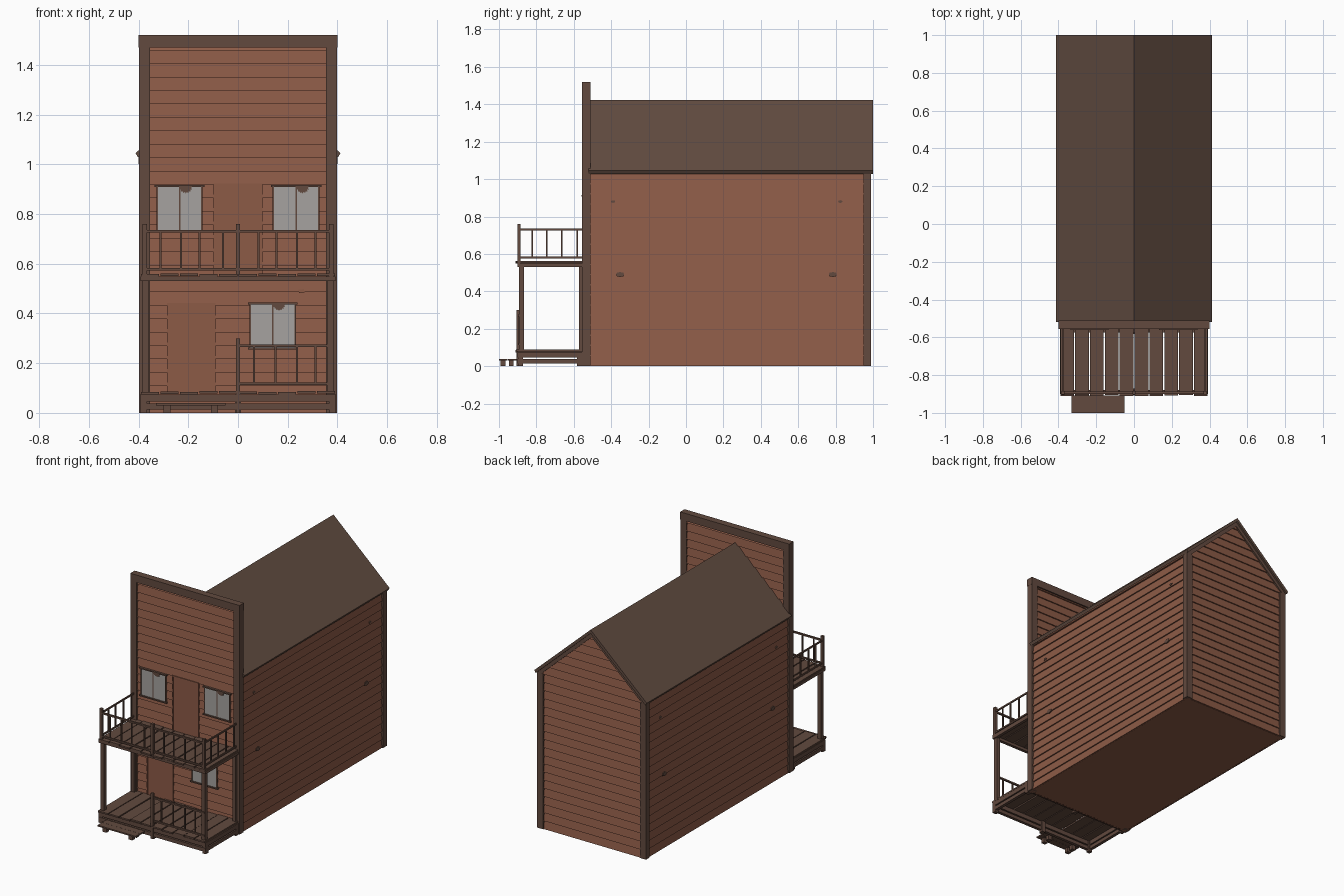
import bpy, bmesh, math, random
from mathutils import Matrix, Vector

if "Cube" in bpy.data.objects:
    bpy.data.objects.remove(bpy.data.objects["Cube"])

random.seed(4)


def material(name, rgb):
    m = bpy.data.materials.new(name)
    m.diffuse_color = (*rgb, 1)
    m.use_nodes = True
    m.node_tree.nodes["Principled BSDF"].inputs["Base Color"].default_value = m.diffuse_color
    return m


WALL = material("red_brown_siding", (0.262, 0.103, 0.062))
TRIM = material("dark_brown_trim", (0.122, 0.068, 0.049))
ROOF = material("brown_roof", (0.121, 0.072, 0.052))
GLASS = material("grey_glass", (0.38, 0.365, 0.35))


def finish(name, bm, mat):
    me = bpy.data.meshes.new(name)
    bm.to_mesh(me)
    bm.free()
    me.materials.append(mat)
    ob = bpy.data.objects.new(name, me)
    bpy.context.collection.objects.link(ob)
    return ob


def box(name, x, y, z, mat=TRIM):
    bm = bmesh.new()
    bmesh.ops.create_cube(bm, size=1)
    for v in bm.verts:
        v.co = [r[0] if c < 0 else r[1] for c, r in zip(v.co, (x, y, z))]
    return finish(name, bm, mat)


def prism(name, pts, y0, y1, mat, matrix=None):
    """Outline in x and z, extruded along y."""
    bm = bmesh.new()
    f = bm.faces.new([bm.verts.new((x, y0, z)) for x, z in pts])
    r = bmesh.ops.extrude_face_region(bm, geom=[f])
    for v in r["geom"]:
        if isinstance(v, bmesh.types.BMVert):
            v.co.y = y1
    bmesh.ops.recalc_face_normals(bm, faces=bm.faces)
    if matrix:
        bm.transform(matrix)
    return finish(name, bm, mat)


def siding(name, half, z1, angle, loc, z0=0.0, gable=False, depth=0.008, step=0.054):
    """Overlapping boards; faces -y before turning by angle."""
    bm = bmesh.new()
    z = z0
    while z < z1 - 0.001:
        top = min(z + step, z1)
        rows = [[bm.verts.new((s * half, y, h)) for s in (-1, 1)]
                for y, h in ((0, z), (-depth, z), (0, top))]
        for a, b in zip(rows, rows[1:]):
            bm.faces.new((a[0], a[1], b[1], b[0]))
        z = top
    if gable:
        for s in (-1, 1):
            bmesh.ops.bisect_plane(bm, geom=bm.verts[:] + bm.edges[:] + bm.faces[:],
                                   plane_co=(0, 0, 1.396), plane_no=(s * 0.92, 0, 1),
                                   clear_outer=True)
    bm.transform(Matrix.Translation(loc) @ Matrix.Rotation(angle, 4, "Z"))
    return finish(name, bm, WALL)


# Main body with overlapping boards on the sides and back gable
prism("body", [(-0.383, 0), (0.383, 0), (0.383, 1.04), (0, 1.392), (-0.383, 1.04)],
      -0.525, 0.974, WALL)
siding("right_siding", 0.745, 1.035, math.pi / 2, (0.384, 0.22, 0))
siding("left_siding", 0.745, 1.035, -math.pi / 2, (-0.384, 0.22, 0))
siding("back_siding", 0.384, 1.40, math.pi, (0, 0.976, 0), gable=True)

# False front
box("front_wall", (-0.385, 0.385), (-0.54, -0.523), (0, 1.48), WALL)
siding("front_siding", 0.385, 1.475, 0, (0, -0.541, 0))
siding("front_wall_back_siding", 0.385, 1.475, math.pi, (0, -0.522, 0), z0=0.972)
box("front_top_trim", (-0.4, 0.4), (-0.556, -0.51), (1.47, 1.52))

# Corner posts
for s, side in ((-1, "left"), (1, "right")):
    xs = sorted((s * 0.355, s * 0.399))
    box(side + "_front_corner", xs, (-0.556, -0.51), (0, 1.475))
    box(side + "_back_corner", xs, (0.95, 0.989), (0, 1.03))
    # Rake board beneath the back roof edge
    prism(side + "_rake_board", [(0, 1.40), (s * 0.40, 1.032), (s * 0.40, 1.0), (0, 1.368)],
          0.97, 0.989, TRIM)

# Gable roof
prism("roof", [(0, 1.422), (0.412, 1.045), (0.402, 1.028), (0, 1.398),
               (-0.402, 1.028), (-0.412, 1.045)], -0.52, 1.0, ROOF)


# Windows with sills, middle bar and a jagged broken patch
def window(name, x0, x1, z0, z1, patch):
    box(name + "_glass", (x0, x1), (-0.552, -0.545), (z0, z1), GLASS)
    mid = (x0 + x1) / 2
    box(name + "_bar", (mid - 0.003, mid + 0.003), (-0.555, -0.545), (z0, z1))
    for x in (x0, x1):
        box(name + "_side_frame", (x - 0.003, x + 0.003), (-0.555, -0.54), (z0, z1))
    for z in (z0, z1):
        box(name + "_sill", (x0 - 0.01, x1 + 0.01), (-0.56, -0.54), (z - 0.004, z + 0.004))
    pts = []
    for i in range(17):
        a = math.pi + math.pi * i / 16
        r = 0.027 if i % 2 == 0 else 0.022
        pts.append((patch + r * math.cos(a), z1 - 0.002 + r * math.sin(a)))
    prism(name + "_broken_patch", pts, -0.554, -0.55, TRIM)


window("upper_left_window", -0.325, -0.145, 0.73, 0.912, -0.21)
window("upper_right_window", 0.142, 0.325, 0.73, 0.912, 0.26)
window("lower_window", 0.05, 0.23, 0.26, 0.44, 0.165)


# Doors in the wall colour
def door(name, x0, x1, z0, z1):
    box(name, (x0, x1), (-0.5505, -0.54), (z0, z1), WALL)
    for x in (x0, x1):
        box(name + "_jamb", (x - 0.005, x + 0.005), (-0.553, -0.54), (z0, z1), WALL)
    box(name + "_lintel", (x0 - 0.005, x1 + 0.005), (-0.553, -0.54), (z1, z1 + 0.008), WALL)


door("upper_door", -0.093, 0.093, 0.555, 0.915)
door("lower_door", -0.28, -0.095, 0.085, 0.435)

# Small worn patches on the walls
for s in (-1, 1):
    for y, z, w in ((-0.39, 0.88, 0.013), (0.825, 0.88, 0.013),
                    (-0.352, 0.49, 0.024), (0.785, 0.49, 0.024)):
        pts = [(w * math.cos(a * math.pi / 4) * (1 if a % 2 else 0.9),
                w * 0.55 * math.sin(a * math.pi / 4)) for a in range(8)]
        prism("worn_patch", pts, -0.004, 0.004, TRIM,
              Matrix.Translation((s * 0.390, y, z)) @ Matrix.Rotation(math.pi / 2, 4, "Z"))
prism("front_worn_patch", [(0.245, 0.482), (0.267, 0.484), (0.265, 0.498), (0.243, 0.496)],
      -0.552, -0.545, WALL)


# Plank decks with slightly uneven boards
def deck(name, z, thick, count=10):
    w = 0.786 / count
    for i in range(count):
        x = -0.393 + i * w
        d = random.uniform(-0.003, 0.003)
        box(name + "_plank", (x + 0.003, x + w - 0.003),
            (-0.908 + random.uniform(-0.004, 0.006), -0.545), (z + d, z + thick + d))


def frame(name, z0, z1, y0=-0.9):
    box(name + "_front_beam", (-0.393, 0.393), (y0, y0 + 0.02), (z0, z1))
    box(name + "_back_beam", (-0.393, 0.393), (-0.575, -0.555), (z0, z1))
    for x in (-0.383, 0.383):
        box(name + "_side_beam", (x - 0.01, x + 0.01), (y0, -0.55), (z0, z1))


deck("porch", 0.076, 0.01)
frame("porch_upper", 0.046, 0.074)
frame("porch_lower", 0.014, 0.038)
for x in (-0.38, 0, 0.38):
    for y in (-0.885, -0.57):
        box("porch_foot", (x - 0.013, x + 0.013), (y - 0.013, y + 0.013), (0, 0.076))
deck("balcony", 0.549, 0.01)
frame("balcony", 0.531, 0.549)

# Porch columns
for x in (-0.372, 0.372):
    box("porch_column", (x - 0.013, x + 0.013), (-0.893, -0.867), (0.08, 0.535))
    box("wall_column", (x - 0.011, x + 0.011), (-0.572, -0.55), (0.08, 0.535))


# Railings
def rail(name, a, b, z0, z1, spots):
    """Two rails from a to b with balusters at the given fractions."""
    a, b = Vector(a), Vector(b)
    for z in (z0, z1):
        box(name + "_rail", (a.x - 0.004, b.x + 0.004), (a.y - 0.006, b.y + 0.006),
            (z - 0.005, z + 0.005))
    for t in spots:
        p = a.lerp(b, t)
        box(name + "_baluster", (p.x - 0.004, p.x + 0.004), (p.y - 0.004, p.y + 0.004), (z0, z1))


for x in (-0.376, 0, 0.376):
    box("balcony_rail_post", (x - 0.009, x + 0.009), (-0.902, -0.884), (0.535, 0.76))
rail("balcony_left", (-0.376, -0.893), (0, -0.893), 0.577, 0.73, (0.17, 0.39, 0.59, 0.84))
rail("balcony_right", (0, -0.893), (0.376, -0.893), 0.577, 0.73, (0.22, 0.41, 0.63, 0.83))
for x in (-0.376, 0.376):
    rail("balcony_side", (x, -0.893), (x, -0.55), 0.58, 0.73, (0.21, 0.43, 0.67, 0.91))
box("porch_rail_post", (-0.009, 0.009), (-0.905, -0.887), (0, 0.30))
rail("porch", (0, -0.893), (0.376, -0.893), 0.117, 0.27, (0.17, 0.4, 0.63, 0.83))

# Front step
for y in (-1.0, -0.953):
    box("step_board", (-0.33, -0.05), (y, y + 0.046), (0.03, 0.039))
for x in (-0.285, -0.095):
    for y in (-0.978, -0.934):
        box("step_foot", (x - 0.014, x + 0.014), (y - 0.013, y + 0.013), (0, 0.03))
